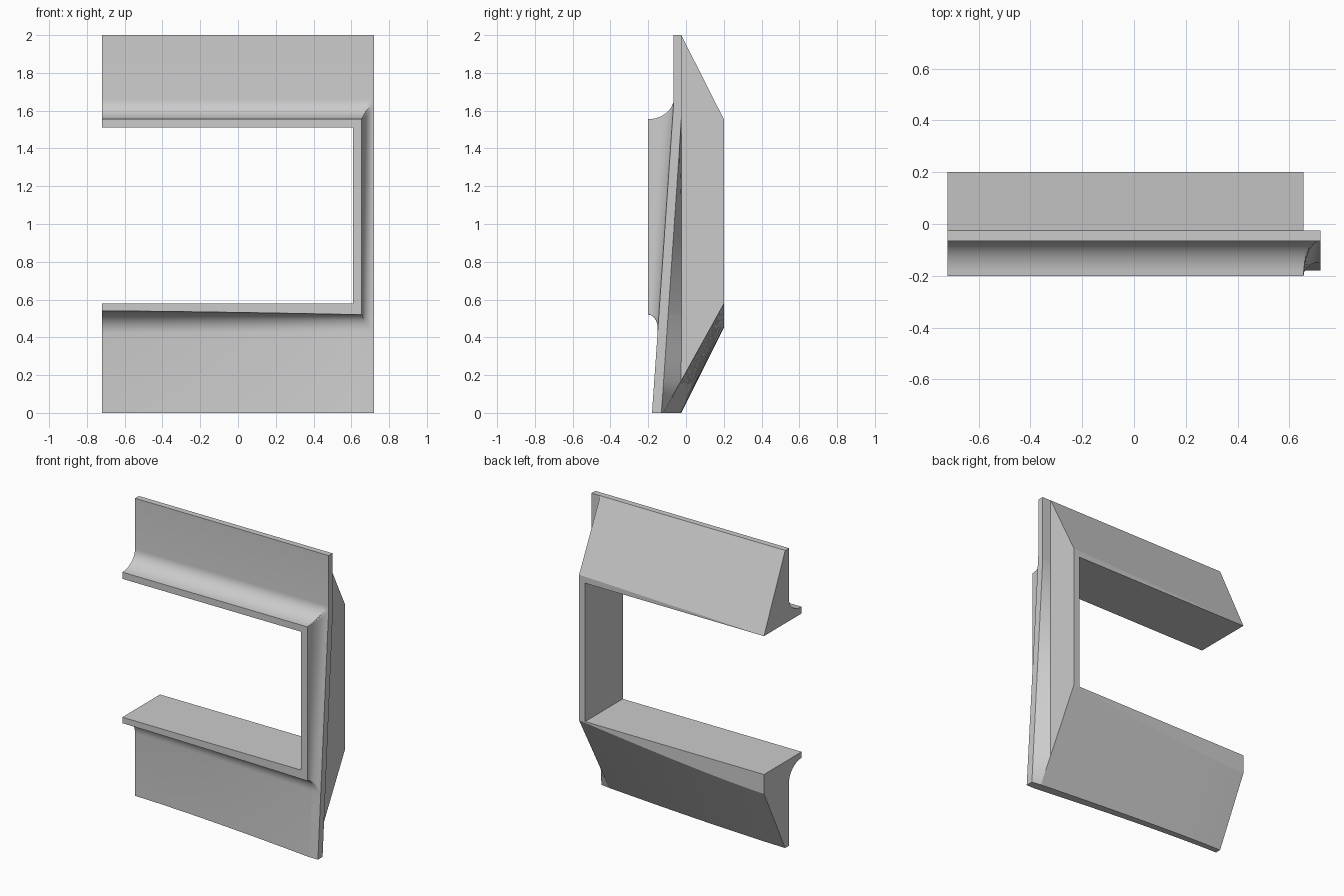
import bpy, bmesh, math

if "Cube" in bpy.data.objects:
    bpy.data.objects.remove(bpy.data.objects["Cube"], do_unlink=True)

grey = bpy.data.materials.new("light_grey")
grey.diffuse_color = (0.6, 0.6, 0.6, 1)
grey.use_nodes = True
grey.node_tree.nodes["Principled BSDF"].inputs["Base Color"].default_value = (0.6, 0.6, 0.6, 1)

END, EDGE, INNER, OUTER = -0.72, 0.655, 0.61, 0.72   # key x positions
LIP, BACK = -0.2, 0.2                                # front and back limits
STEPS = 10
# Quarter-round spacing from the lip edge (0) to the flat plate (1)
COVE = [1 - math.cos(math.pi / 2 * i / STEPS) for i in range(STEPS + 1)]


def cove(d):
    """How far forward the cove stands at distance d from the lip."""
    d = min(max(d, 0), 1)
    return 1 - math.sqrt(1 - (1 - d) ** 2)


def plate_front(z, w):
    return -0.065 - w * max(0, 0.115 - 0.07 * z)


def sill_back(z, w):
    return min(BACK, -0.025 - 0.095 * w + (0.5 + 0.055 * w) * z)


def loft(name, sections):
    """Skin matching rings of points into a closed solid."""
    bm = bmesh.new()
    rings = [[bm.verts.new(p) for p in s] for s in sections]
    n = len(rings[0])
    for a, b in zip(rings, rings[1:]):
        for i in range(n):
            j = (i + 1) % n
            bm.faces.new((a[i], a[j], b[j], b[i]))
    bm.faces.new(rings[0])
    bm.faces.new(rings[-1])
    bmesh.ops.remove_doubles(bm, verts=bm.verts, dist=0.00001)
    bmesh.ops.recalc_face_normals(bm, faces=bm.faces)
    mesh = bpy.data.meshes.new(name)
    bm.to_mesh(mesh)
    bm.free()
    mesh.materials.append(grey)
    obj = bpy.data.objects.new(name, mesh)
    bpy.context.collection.objects.link(obj)
    bpy.ops.object.select_all(action='DESELECT')
    obj.select_set(True)
    bpy.context.view_layer.objects.active = obj
    bpy.ops.object.shade_smooth_by_angle(angle=math.radians(25))
    return obj


def top_section(x, t):
    front = [(x, -0.065 + (LIP + 0.065) * cove(d), 1.555 + 0.105 * d) for d in COVE]
    return [(x, LIP, 1.51)] + front + [
        (x, -0.065, 2), (x, -0.025, 2), (x, BACK, 1.511 + 0.044 * t), (x, BACK, 1.51)]


def bottom_section(x, t):
    w = t ** 1.4
    lip, drop = 0.54 - 0.02 * w, 0.12 - 0.03 * w
    front = []
    for d in COVE:
        z = lip - drop * d
        y = plate_front(z, w)
        front.append((x, y + (LIP - y) * cove(d), z))
    knee = (BACK + 0.025 + 0.095 * w) / (0.5 + 0.055 * w)
    return [(x, LIP, 0.58)] + front + [
        (x, plate_front(0, w), 0), (x, sill_back(0, w), 0),
        (x, BACK, min(knee, 0.579)), (x, BACK, 0.58)]


def side_section(z):
    # Side cove mitred into the top and bottom coves
    ring = [(EDGE, min(-0.025, sill_back(z, 1)), z),
            (OUTER, -0.025 - max(0, 0.105 - 0.068 * z), z)]
    base = plate_front(z, 1)
    for u in reversed(COVE):
        d = max(u, (z - 1.555) / 0.105, (0.52 - z) / 0.09)
        ring.append((EDGE + (OUTER - EDGE) * u, base + (LIP - base) * cove(d), z))
    return ring


# Top and bottom bars
loft("top_bar", [top_section(END, 0), top_section(EDGE, 1)])
SLICES = 16
loft("bottom_bar", [bottom_section(END + (EDGE - END) * i / SLICES, i / SLICES)
                    for i in range(SLICES + 1)])

# Inner post joining the bars
loft("side_post", [[(INNER, LIP, z), (EDGE, LIP, z), (EDGE, BACK, z), (INNER, BACK, z)]
                   for z in (0.58, 1.51)])

# Outer moulding along the post
levels = [0, 0.08, 0.17, 0.3] + [0.52 - 0.09 * d for d in reversed(COVE)]
levels += [0.8, 1.1, 1.4] + [1.555 + 0.105 * d for d in COVE] + [2]
loft("side_moulding", [side_section(z) for z in levels])
